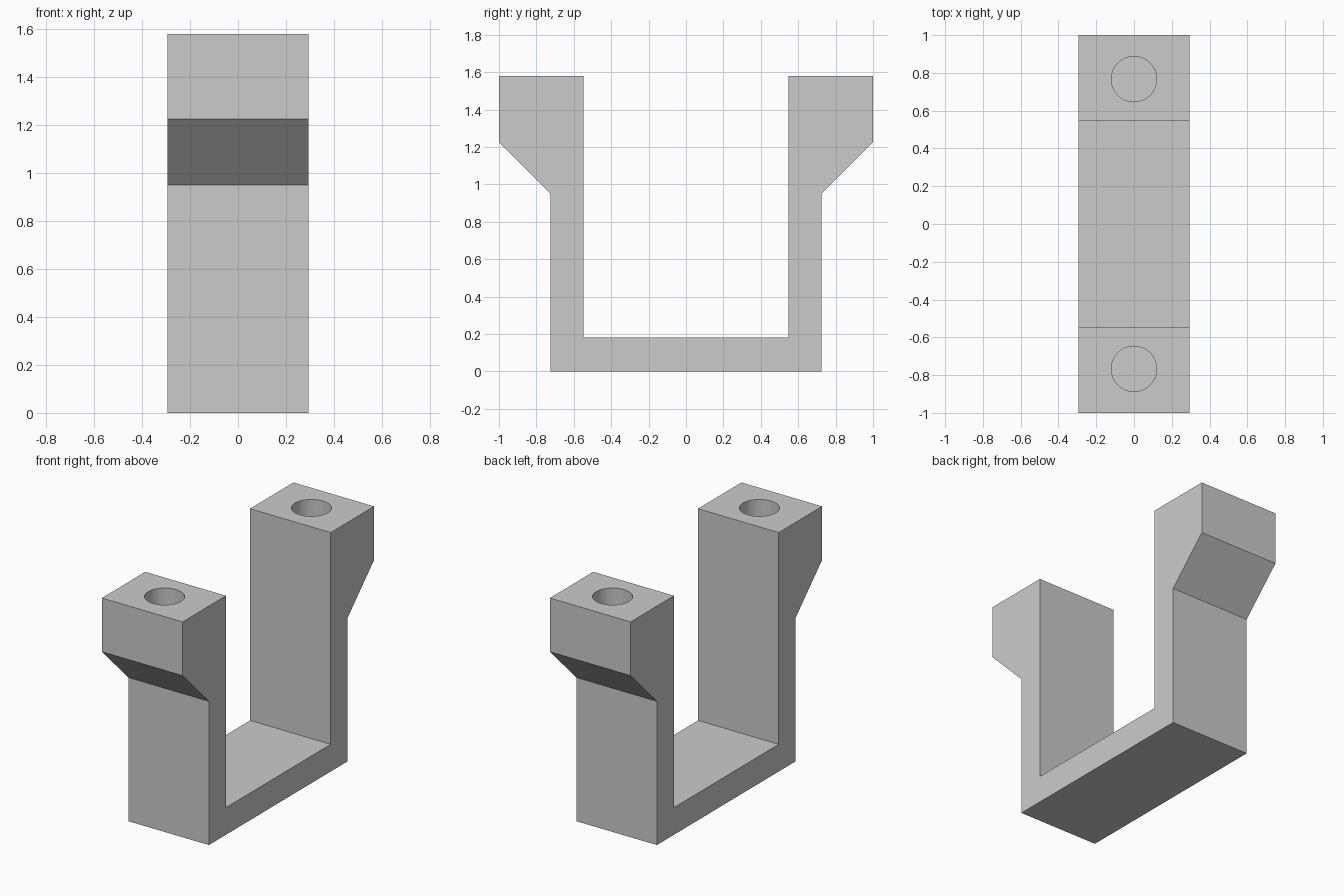
import bpy
import bmesh
import math

default_cube = bpy.data.objects.get("Cube")
if default_cube:
    bpy.data.objects.remove(default_cube, do_unlink=True)

HALF_WIDTH = 0.295
TOP = 1.58
HOLE_Y, HOLE_RADIUS, HOLE_DEPTH = 0.767, 0.12, 0.36

grey = bpy.data.materials.new("plain grey")
grey.use_nodes = True
colour = (0.6, 0.6, 0.6, 1.0)
grey.diffuse_color = colour
grey.node_tree.nodes["Principled BSDF"].inputs["Base Color"].default_value = colour


def add_object(name, bm):
    bmesh.ops.recalc_face_normals(bm, faces=bm.faces[:])
    mesh = bpy.data.meshes.new(name)
    bm.to_mesh(mesh)
    bm.free()
    mesh.materials.append(grey)
    obj = bpy.data.objects.new(name, mesh)
    bpy.context.collection.objects.link(obj)
    return obj


# U-shaped bracket: half profile (y, z), mirrored and extruded across the width
half = [(0.725, 0), (0.725, 0.95), (1.0, 1.225), (1.0, TOP), (0.547, TOP), (0.547, 0.18)]
profile = half + [(-y, z) for y, z in reversed(half)]
bm = bmesh.new()
side = bm.faces.new([bm.verts.new((-HALF_WIDTH, y, z)) for y, z in profile])
extruded = bmesh.ops.extrude_face_region(bm, geom=[side], use_keep_orig=True)
new_verts = [v for v in extruded["geom"] if isinstance(v, bmesh.types.BMVert)]
bmesh.ops.translate(bm, verts=new_verts, vec=(2 * HALF_WIDTH, 0, 0))
bracket = add_object("u_bracket", bm)

# Blind bolt hole in the top of each arm
bpy.ops.object.select_all(action="DESELECT")
bracket.select_set(True)
bpy.context.view_layer.objects.active = bracket
for y in (-HOLE_Y, HOLE_Y):
    bm = bmesh.new()
    bmesh.ops.create_cone(bm, cap_ends=True, segments=48, radius1=HOLE_RADIUS,
                          radius2=HOLE_RADIUS, depth=2 * HOLE_DEPTH)
    bmesh.ops.translate(bm, verts=bm.verts[:], vec=(0, y, TOP))
    cutter = add_object("hole_cutter", bm)
    cutter.hide_render = True
    cut = bracket.modifiers.new("bolt hole", "BOOLEAN")
    cut.operation = "DIFFERENCE"
    cut.solver = "EXACT"
    cut.object = cutter
    bpy.ops.object.modifier_apply(modifier=cut.name)
    bpy.data.objects.remove(cutter, do_unlink=True)

# Smooth hole walls, crisp block edges
bpy.ops.object.shade_smooth_by_angle(angle=math.radians(30))
